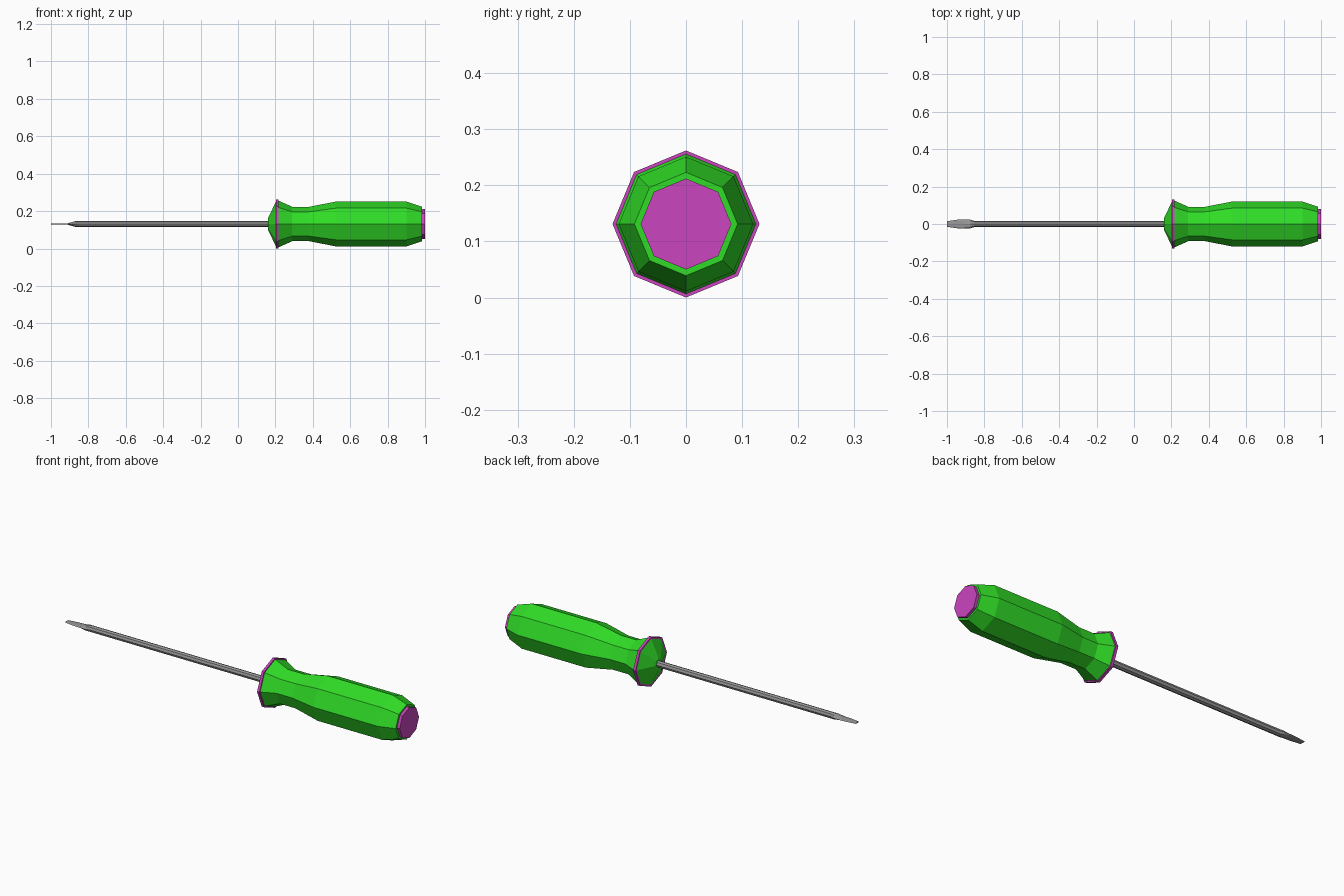
import bpy
import bmesh
from math import cos, sin, pi

if "Cube" in bpy.data.objects:
    bpy.data.objects.remove(bpy.data.objects["Cube"])

SIDES = 8
AXIS_Z = 0.131


def material(name, rgb, roughness=0.6):
    mat = bpy.data.materials.new(name)
    mat.use_nodes = True
    mat.diffuse_color = (*rgb, 1)
    bsdf = mat.node_tree.nodes["Principled BSDF"]
    bsdf.inputs["Base Color"].default_value = (*rgb, 1)
    bsdf.inputs["Roughness"].default_value = roughness
    return mat


def loft(name, rings, mat):
    """Bridge octagonal rings (x, half width, half height) along the x axis."""
    bm = bmesh.new()
    loops = []
    for x, wide, high in rings:
        angles = [2 * pi * i / SIDES for i in range(SIDES)]
        loops.append([bm.verts.new((x, wide * cos(a), AXIS_Z + high * sin(a)))
                      for a in angles])
    for a, b in zip(loops, loops[1:]):
        for i in range(SIDES):
            j = (i + 1) % SIDES
            bm.faces.new((a[i], a[j], b[j], b[i]))
    bm.faces.new(loops[0])
    bm.faces.new(loops[-1])
    bmesh.ops.recalc_face_normals(bm, faces=bm.faces)
    mesh = bpy.data.meshes.new(name)
    bm.to_mesh(mesh)
    bm.free()
    mesh.materials.append(mat)
    obj = bpy.data.objects.new(name, mesh)
    bpy.context.collection.objects.link(obj)
    return obj


def turned(name, profile, mat):
    return loft(name, [(x, r, r) for x, r in profile], mat)


green = material("bright green", (0.03, 0.72, 0.02))
magenta = material("magenta", (0.59, 0.06, 0.52))
steel = material("steel grey", (0.31, 0.31, 0.31))

# Handle: front collar cone, trim ring, grip and end cap
turned("collar", [(0.16, 0.03), (0.205, 0.125)], green)
turned("trim_ring", [(0.203, 0.131), (0.217, 0.131)], magenta)
turned("grip", [(0.216, 0.125), (0.29, 0.092), (0.38, 0.092),
                (0.525, 0.12), (0.90, 0.12), (0.985, 0.092)], green)
turned("end_cap", [(0.984, 0.081), (1.0, 0.081)], magenta)

# Shaft running into a flattened blade
loft("shaft_and_blade", [(0.165, 0.017, 0.017), (-0.855, 0.017, 0.017),
                         (-0.875, 0.023, 0.014), (-0.91, 0.025, 0.004),
                         (-0.945, 0.023, 0.003), (-1.0, 0.015, 0.002)], steel)
